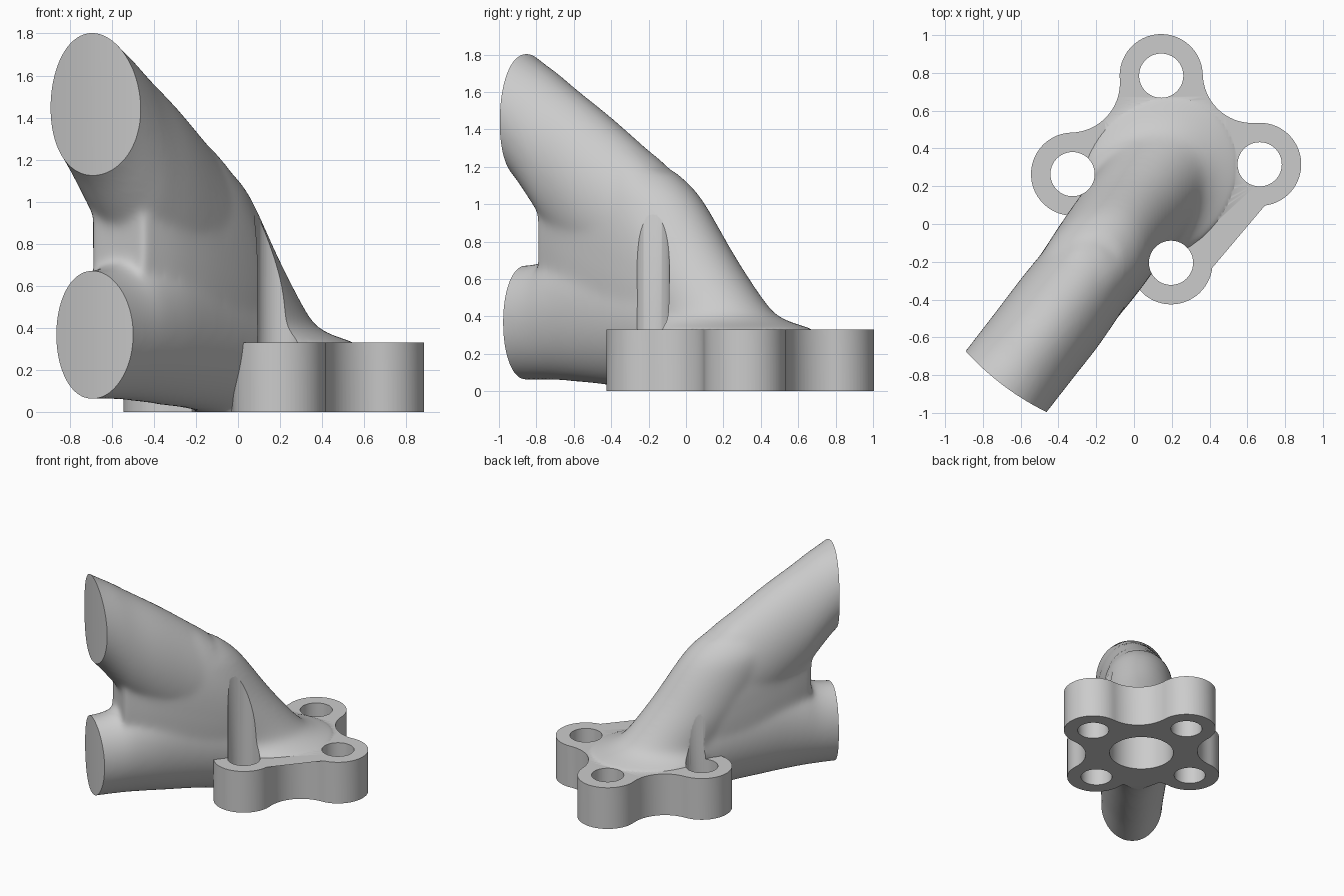
import bpy, bmesh, math
from mathutils import Vector, Matrix

cube = bpy.data.objects.get("Cube")
if cube:
    bpy.data.objects.remove(cube, do_unlink=True)

# Shared layout: flange centre and the direction the ducts lean
CENTRE = Vector((0.17, 0.29, 0))
NECK = Vector((-0.613, -0.79, 0)).normalized()
SIDE = Vector((-NECK.y, NECK.x, 0))
FLANGE_H, LOBE_DIST, LOBE_R, HOLE_R = 0.33, 0.496, 0.22, 0.117
LOBE_ANGLES = [math.radians(3 + 90 * i) for i in range(4)]


def place(s, t, z):
    return CENTRE + NECK * s + SIDE * t + Vector((0, 0, z))


def polar(angle, r):
    return Vector((math.cos(angle), math.sin(angle), 0)) * r


def tidy(bm, mesh):
    """Triangulate, face outward and store."""
    bmesh.ops.triangulate(bm, faces=bm.faces)
    bmesh.ops.recalc_face_normals(bm, faces=bm.faces)
    bm.to_mesh(mesh)
    bm.free()


def make_object(name, bm):
    mesh = bpy.data.meshes.new(name)
    tidy(bm, mesh)
    obj = bpy.data.objects.new(name, mesh)
    bpy.context.collection.objects.link(obj)
    return obj


def apply_modifier(obj, kind, **settings):
    mod = obj.modifiers.new(kind.lower(), kind)
    for key, value in settings.items():
        setattr(mod, key, value)
    bpy.context.view_layer.objects.active = obj
    bpy.ops.object.modifier_apply(modifier=mod.name)


def combine(obj, other, operation):
    try:
        apply_modifier(obj, 'BOOLEAN', object=other, operation=operation, solver='MANIFOLD')
    except RuntimeError:
        obj.modifiers.clear()
        apply_modifier(obj, 'BOOLEAN', object=other, operation=operation, solver='EXACT')
    bpy.data.objects.remove(other, do_unlink=True)


def prism(bm, outline, z0, z1):
    """Closed straight-sided solid over a plan outline."""
    low, high = ([bm.verts.new(p + Vector((0, 0, z))) for p in outline] for z in (z0, z1))
    bm.faces.new(low[::-1])
    bm.faces.new(high)
    for k in range(len(outline)):
        bm.faces.new((low[k - 1], low[k], high[k], high[k - 1]))


def circle(centre, r, n=64):
    return [centre + polar(math.tau * k / n, r) for k in range(n)]


def refine(rows, steps=5):
    """Catmull-Rom interpolation between section rows."""
    out = []
    for i in range(len(rows) - 1):
        a, b, c, d = (rows[max(0, min(len(rows) - 1, i + k))] for k in (-1, 0, 1, 2))
        for j in range(steps):
            u = j / steps
            out.append([q + 0.5 * u * (r - p + u * (2*p - 5*q + 4*r - w + u * (3*(q - r) + w - p)))
                        for p, q, r, w in zip(a, b, c, d)])
    return out + [rows[-1]]


def loft(bm, rows, point, power=2.0, n=48):
    """Skin (position, low, high, half width) sections into a closed tube."""
    rings = []
    for pos, low, high, half in refine(rows):
        ring = []
        for k in range(n):
            a = math.tau * (k + 0.5) / n
            c, s = math.cos(a), math.sin(a)
            across = math.copysign(abs(c) ** (2 / power), c) * half
            along = (low + high) / 2 + math.copysign(abs(s) ** (2 / power), s) * (high - low) / 2
            ring.append(bm.verts.new(point(pos, along, across)))
        rings.append(ring)
    for r0, r1 in zip(rings, rings[1:]):
        for k in range(n):
            bm.faces.new((r0[k], r0[k - 1], r1[k - 1], r1[k]))
    bm.faces.new(rings[0])
    bm.faces.new(rings[-1])


def upright(s, z, t):
    return place(s, t + 0.02 * min(1, max(0, s)), z)


def level(z, s, t):
    return place(s, t, z)


# Duct body: two branches, the web between them and the flared pedestal
bm = bmesh.new()
loft(bm, [(0.55, 0.40, 1.22, 0.25), (0.9, 0.58, 1.47, 0.27), (1.15, 0.78, 1.63, 0.27),
          (1.28, 0.94, 1.715, 0.27), (1.41, 1.10, 1.79, 0.27), (1.6, 1.28, 1.91, 0.27)], upright)
loft(bm, [(0.3, -0.08, 0.75, 0.27), (0.55, 0.0, 0.80, 0.27), (0.9, 0.035, 0.84, 0.26),
          (1.15, 0.055, 0.77, 0.245), (1.28, 0.06, 0.70, 0.235), (1.41, 0.06, 0.675, 0.23),
          (1.6, 0.06, 0.67, 0.23)], upright)
loft(bm, [(0.2, 0.1, 0.80, 0.24), (0.5, 0.1, 1.17, 0.27), (0.8, 0.1, 1.37, 0.26),
          (1.05, 0.2, 1.4, 0.22), (1.24, 0.35, 1.3, 0.16)], upright, 2.4)
loft(bm, [(-0.1, -0.3, 0.5, 0.27), (0.2, -0.35, 0.5, 0.33), (0.31, -0.42, 0.5, 0.41),
          (0.345, -0.36, 0.55, 0.36), (0.38, -0.25, 0.6, 0.31), (0.45, -0.14, 0.65, 0.28),
          (0.7, 0.07, 0.85, 0.27), (1.03, 0.31, 1.05, 0.25), (1.17, 0.47, 1.1, 0.2)], level)
body = make_object("duct_adapter", bm)
apply_modifier(body, 'REMESH', mode='VOXEL', voxel_size=0.018)
apply_modifier(body, 'SMOOTH', factor=0.5, iterations=22)
bm = bmesh.new()
bm.from_mesh(body.data)
tidy(bm, body.data)

# Four-lobed flange with concave bays
bay_dist, bay_r = 0.683, 0.263
sweep = math.radians(91.5)
outline = []
for a in LOBE_ANGLES:
    lobe = CENTRE + polar(a, LOBE_DIST)
    bay = CENTRE + polar(a + math.pi / 4, bay_dist)
    outline += [lobe + polar(a + sweep * (k / 16 - 1), LOBE_R) for k in range(33)]
    start, end = math.pi + sweep, math.pi * 1.5 - sweep
    outline += [bay + polar(a + start + (end - start) * k / 18, bay_r) for k in range(1, 18)]
bm = bmesh.new()
prism(bm, outline, -0.05, FLANGE_H)
combine(body, make_object("flange", bm), 'UNION')

# Bolt holes, cut clear through the body above, and the central bore
bm = bmesh.new()
for a in LOBE_ANGLES:
    prism(bm, circle(CENTRE + polar(a, LOBE_DIST), HOLE_R), -0.3, 2.2)
prism(bm, circle(CENTRE, 0.24), -0.3, 0.32)
combine(body, make_object("holes", bm), 'DIFFERENCE')

# Trim the duct ends to a shallow curve and the underside to the ground
bm = bmesh.new()
prism(bm, circle(CENTRE, 1.433, 256), 0, 2.5)
combine(body, make_object("trim", bm), 'INTERSECT')

# Material and shading
grey = bpy.data.materials.new("plain_grey")
grey.use_nodes = True
colour = (0.6, 0.6, 0.6, 1)
grey.diffuse_color = colour
grey.node_tree.nodes["Principled BSDF"].inputs["Base Color"].default_value = colour
body.data.materials.clear()
body.data.materials.append(grey)
for poly in body.data.polygons:
    poly.material_index = 0
bpy.ops.object.select_all(action='DESELECT')
body.select_set(True)
bpy.context.view_layer.objects.active = body
bpy.ops.object.shade_smooth_by_angle(angle=math.radians(35))
